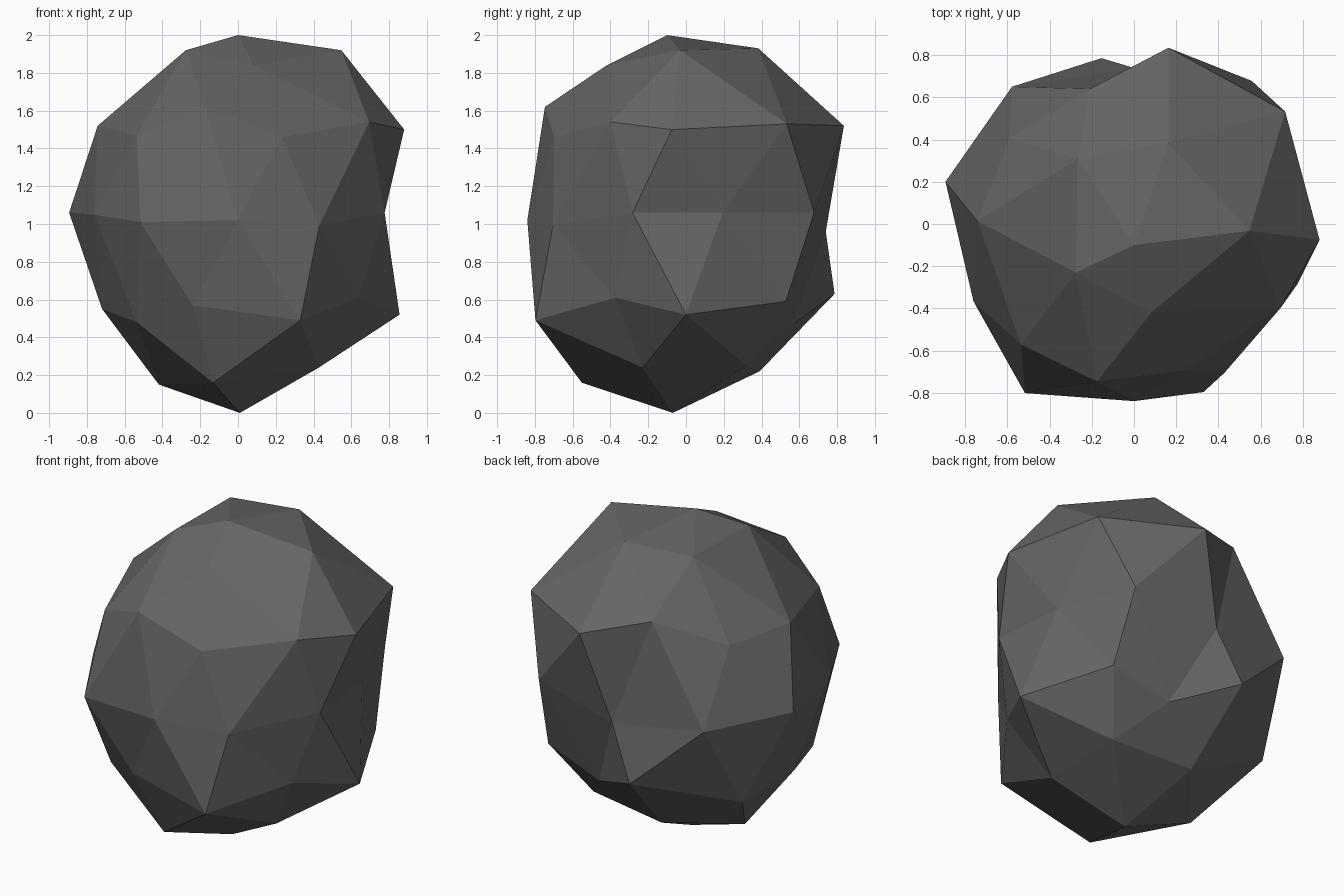
import bpy, bmesh
from math import asin, atan2, cos, sin, degrees, radians

cube = bpy.data.objects.get("Cube")
if cube:
    bpy.data.objects.remove(cube, do_unlink=True)

AXIS_Y = -0.09  # the boulder's vertical axis sits slightly forward

# Rings by latitude band, counter-clockwise from +x, in hundredths:
# distance from the axis, height, and twist in degrees
RINGS = {
    2: dict(reach=[55, 50, 48, 31, 34],
            height=[192, 193, 192, 192, 184],
            twist=[6, -1, -20, -9, -4]),
    1: dict(reach=[88, 95, 94, 76, 77, 75, 72, 68, 65, 76],
            height=[150, 153, 152, 162, 148, 152, 147, 162, 146, 154],
            twist=[1, 5, 8, -2, -4, -8, 6, 3, 3, 12]),
    0: dict(reach=[79, 95, 83, 94, 94, 81, 88, 75, 75, 80],
            height=[106, 106, 96, 102, 106, 105, 101, 102, 99, 106],
            twist=[3, 0, 0, 2, 0, 2, 0, 0, -1, 4]),
    -1: dict(reach=[86, 86, 69, 89, 80, 72, 68, 67, 78, 70],
             height=[52, 59, 47, 63, 49, 55, 48, 57, 49, 61],
             twist=[6, 10, 0, -8, 1, -2, 2, -3, 7, 12]),
    -2: dict(reach=[59, 49, 43, 48, 45],
             height=[25, 22, 15, 16, 24],
             twist=[8, -6, -13, 2, 18]),
}


def bearing(v):
    return round(degrees(atan2(v.co.y, v.co.x))) % 360


def make_material(name, colour):
    mat = bpy.data.materials.new(name)
    mat.use_nodes = True
    mat.diffuse_color = colour
    mat.node_tree.nodes["Principled BSDF"].inputs["Base Color"].default_value = colour
    return mat


# Low-poly ball, sorted into latitude bands
bm = bmesh.new()
bmesh.ops.create_icosphere(bm, subdivisions=2, radius=1)
bands = {}
for v in bm.verts:
    latitude = degrees(asin(max(-1, min(1, v.co.normalized().z))))
    bands.setdefault(round(latitude / 30), []).append(v)

# Push each band out into the uneven, chipped stone shape
for band, ring in RINGS.items():
    ordered = sorted(bands[band], key=bearing)
    for v, reach, height, twist in zip(ordered, ring["reach"], ring["height"], ring["twist"]):
        angle = radians(bearing(v) + twist)
        v.co = (cos(angle) * reach / 100, AXIS_Y + sin(angle) * reach / 100, height / 100)

# Crown and base points
bands[3][0].co = (0, -0.1, 2)
bands[-3][0].co = (0.01, -0.07, 0)

for face in bm.faces:
    face.smooth = False
bmesh.ops.recalc_face_normals(bm, faces=bm.faces)

mesh = bpy.data.meshes.new("boulder")
bm.to_mesh(mesh)
bm.free()
mesh.materials.append(make_material("dark_grey_stone", (0.13, 0.13, 0.13, 1)))
boulder = bpy.data.objects.new("boulder", mesh)
bpy.context.collection.objects.link(boulder)
